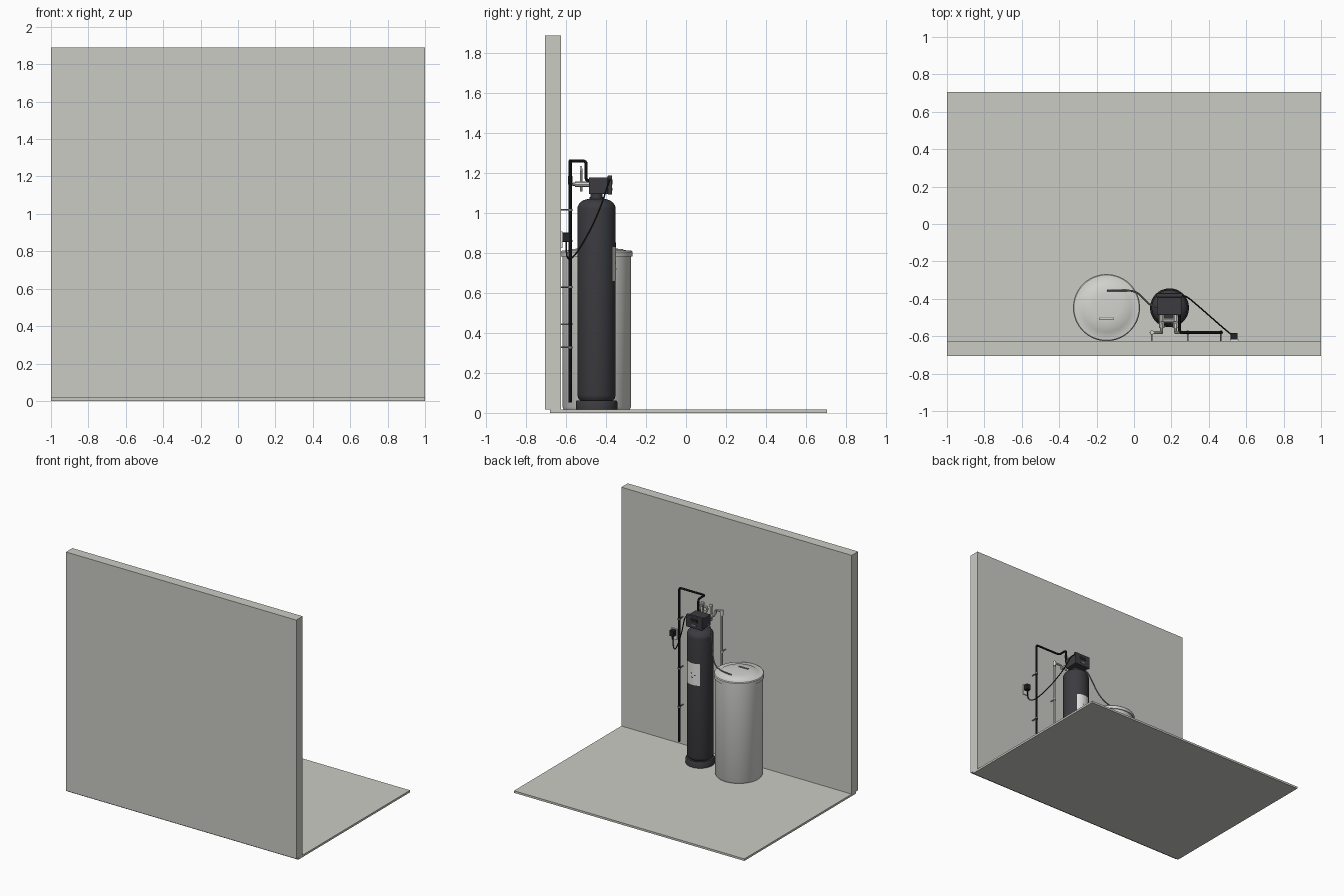
import bpy, bmesh, math
from mathutils import Vector

if "Cube" in bpy.data.objects:
    bpy.data.objects.remove(bpy.data.objects["Cube"])


def material(name, rgb):
    m = bpy.data.materials.new(name)
    m.diffuse_color = (*rgb, 1)
    m.use_nodes = True
    m.node_tree.nodes["Principled BSDF"].inputs["Base Color"].default_value = m.diffuse_color
    return m


STONE = material("warm grey", (0.60, 0.60, 0.56))
PALE = material("pale plastic", (0.65, 0.65, 0.62))
DARK = material("charcoal", (0.045, 0.045, 0.052))
BLACK = material("black", (0.016, 0.016, 0.018))
WHITE = material("white", (0.78, 0.78, 0.76))
GREY = material("mid grey", (0.20, 0.20, 0.20))


def finish(bm, name, mat, smooth=False):
    bmesh.ops.recalc_face_normals(bm, faces=bm.faces)
    me = bpy.data.meshes.new(name)
    bm.to_mesh(me)
    bm.free()
    ob = bpy.data.objects.new(name, me)
    bpy.context.collection.objects.link(ob)
    me.materials.append(mat)
    if smooth:
        shade(ob)
    return ob


def shade(ob):
    bpy.ops.object.select_all(action='DESELECT')
    ob.select_set(True)
    bpy.context.view_layer.objects.active = ob
    bpy.ops.object.shade_smooth_by_angle(angle=math.radians(35))


def box(name, lo, hi, mat, bevel=0):
    bm = bmesh.new()
    bmesh.ops.create_cube(bm, size=1)
    for v in bm.verts:
        v.co = [lo[i] + (v.co[i] + 0.5) * (hi[i] - lo[i]) for i in range(3)]
    if bevel:
        bmesh.ops.bevel(bm, geom=bm.edges[:], offset=bevel, segments=2,
                        affect='EDGES', profile=0.5)
    return finish(bm, name, mat)


def lathe(name, cx, cy, profile, mat, n=48):
    """Revolve (radius, z) points, closing both ends on the axis."""
    bm = bmesh.new()
    rings = [[bm.verts.new((cx + r * math.cos(2 * math.pi * k / n),
                            cy + r * math.sin(2 * math.pi * k / n), z))
              for k in range(n)] for r, z in profile]
    for a, b in zip(rings, rings[1:]):
        for k in range(n):
            bm.faces.new((a[k], a[(k + 1) % n], b[(k + 1) % n], b[k]))
    bm.faces.new(rings[0])
    bm.faces.new(rings[-1])
    return finish(bm, name, mat, True)


def rounded(points, radius):
    """Replace the corners of a path by short arcs."""
    pts = [Vector(p) for p in points]
    out = [pts[0]]
    for a, b, c in zip(pts, pts[1:], pts[2:]):
        r = min(radius, (a - b).length * 0.45, (c - b).length * 0.45)
        p, q = b + (a - b).normalized() * r, b + (c - b).normalized() * r
        for i in range(5):
            t = i / 4
            out.append(p * (1 - t) ** 2 + b * 2 * t * (1 - t) + q * t * t)
    return out + [pts[-1]]


def tube(name, points, radius, mat, bend=0.02, soft=False):
    cu = bpy.data.curves.new(name, 'CURVE')
    cu.dimensions = '3D'
    cu.bevel_depth = radius
    cu.bevel_resolution = 3
    cu.use_fill_caps = True
    pts = [Vector(p) for p in points] if soft else rounded(points, bend)
    sp = cu.splines.new('NURBS' if soft else 'POLY')
    sp.points.add(len(pts) - 1)
    for s, p in zip(sp.points, pts):
        s.co = (*p, 1)
    if soft:
        sp.use_endpoint_u = True
        sp.order_u = 4
        sp.resolution_u = 6
    cu.materials.append(mat)
    ob = bpy.data.objects.new(name, cu)
    bpy.context.collection.objects.link(ob)
    bpy.ops.object.select_all(action='DESELECT')
    ob.select_set(True)
    bpy.context.view_layer.objects.active = ob
    bpy.ops.object.convert(target='MESH')
    shade(bpy.context.view_layer.objects.active)


# Room
F = 0.016
box("floor", (-1, -0.68, 0), (1, 0.705, F), STONE)
box("wall", (-1, -0.705, F), (1, -0.626, 1.89), STONE)

# Salt container with overhanging lid
BX, BY = -0.147, -0.447
lathe("salt_tank", BX, BY, [(0.165, F), (0.172, 0.03), (0.172, 0.79)], PALE, 64)
lathe("salt_tank_lid", BX, BY,
      [(0.174, 0.783), (0.179, 0.783), (0.179, 0.807), (0.174, 0.813),
       (0.137, 0.815), (0.13, 0.82), (0.07, 0.825), (0.01, 0.826)], PALE, 64)
box("lid_grip", (-0.187, -0.512, 0.818), (-0.108, -0.499, 0.829), GREY)
box("lid_grip_inset", (-0.183, -0.509, 0.826), (-0.112, -0.502, 0.831), PALE)

# Pressure vessel
TX, TY, TR = 0.19, -0.448, 0.096
lathe("vessel_base", TX, TY, [(0.104, F), (0.104, 0.055), (0.099, 0.063), (0.08, 0.063)], DARK)
shoulder = [(0.032 + 0.064 * math.cos(a), 1.022 + 0.05 * math.sin(a))
            for a in [math.pi / 2 * i / 8 for i in range(9)]]
lathe("vessel", TX, TY, [(0.08, 0.06), (0.091, 0.072), (TR, 0.09)] + shoulder, DARK)
lathe("vessel_neck", TX, TY, [(0.036, 1.065), (0.036, 1.08), (0.03, 1.082), (0.03, 1.1)], DARK, 32)

# Curved label wrapped round the vessel
bm = bmesh.new()
cols = []
for i in range(13):
    a = math.radians(90 - 35 + 70 * i / 12)
    x, y = TX + (TR + 0.001) * math.cos(a), TY + (TR + 0.001) * math.sin(a)
    cols.append([bm.verts.new((x, y, z)) for z in (0.66, 0.83)])
for a, b in zip(cols, cols[1:]):
    bm.faces.new((b[0], a[0], a[1], b[1]))
finish(bm, "vessel_label", WHITE, True)
for i, (dx, z) in enumerate([(-0.02, 0.74), (0.008, 0.75), (0.0, 0.72)]):
    y = TY + math.sqrt(TR ** 2 - dx ** 2)
    box(f"label_mark_{i}", (TX + dx - 0.005, y - 0.002, z - 0.003),
        (TX + dx + 0.005, y + 0.003, z + 0.003), BLACK)

# Control head
box("control_head", (0.125, -0.487, 1.095), (0.255, -0.385, 1.18), DARK, 0.006)
box("control_face", (0.12, -0.392, 1.093), (0.26, -0.37, 1.19), DARK, 0.005)
box("control_screen", (0.16, -0.371, 1.145), (0.22, -0.368, 1.17), BLACK)
box("control_buttons", (0.17, -0.371, 1.115), (0.21, -0.368, 1.126), GREY)

# Bypass valve behind the head, two ports with upright handles
for side, x in (("left", 0.148), ("right", 0.222)):
    tube(f"bypass_port_{side}", [(x, -0.48, 1.145), (x, -0.555, 1.145)], 0.015, PALE)
    tube(f"bypass_handle_{side}", [(x, -0.525, 1.11), (x, -0.525, 1.225)], 0.007, PALE)
    box(f"bypass_knob_{side}", (x - 0.012, -0.53, 1.215), (x + 0.012, -0.52, 1.237), WHITE)
tube("bypass_link", [(0.148, -0.515, 1.145), (0.222, -0.515, 1.145)], 0.013, PALE)

# Wall pipes with stand-off clips
PY = -0.58
for side, x0, x1 in (("left", 0.148, 0.095), ("right", 0.222, 0.287)):
    tube(f"water_pipe_{side}", [(x0, -0.54, 1.145), (x0, PY, 1.145), (x0, PY, 1.175),
                                (x1, PY, 1.175), (x1, PY, 0.05)], 0.008, PALE, 0.012)
    lathe(f"pipe_elbow_{side}", x1, PY, [(0.011, 1.145), (0.011, 1.187)], PALE, 16)
tube("drain_pipe", [(0.243, -0.48, 1.165), (0.243, -0.5, 1.165), (0.243, -0.5, 1.262),
                    (0.243, PY, 1.262), (0.465, PY, 1.262), (0.465, PY, 0.055)],
     0.008, BLACK, 0.018)
for x, heights, mat in ((0.095, (0.86, 0.445), PALE), (0.287, (0.86, 0.445), PALE),
                        (0.465, (1.017, 0.63, 0.328), GREY)):
    for i, z in enumerate(heights):
        tube(f"pipe_clip_{x}_{i}", [(x, -0.628, z), (x, PY, z)], 0.004, mat)
        lathe(f"clip_ring_{x}_{i}", x, PY, [(0.0115, z - 0.005), (0.0115, z + 0.005)], mat, 16)

# Wall socket, plug and power cable
box("socket_plate", (0.512, -0.628, 0.825), (0.558, -0.618, 0.908), WHITE)
box("power_adapter", (0.517, -0.62, 0.858), (0.553, -0.583, 0.903), BLACK, 0.003)
tube("power_cable", [(0.535, -0.6, 0.86), (0.535, -0.6, 0.80), (0.525, -0.595, 0.755),
                     (0.47, -0.55, 0.79), (0.38, -0.47, 0.93), (0.31, -0.41, 1.07),
                     (0.28, -0.385, 1.17), (0.25, -0.38, 1.17)], 0.004, BLACK, soft=True)

# Brine hose from the head to the lid
tube("brine_hose", [(0.13, -0.445, 1.12), (0.095, -0.44, 1.12), (0.07, -0.42, 1.06),
                    (0.04, -0.385, 0.93), (0.0, -0.352, 0.85), (-0.07, -0.355, 0.832),
                    (-0.145, -0.355, 0.828)], 0.005, GREY, soft=True)
